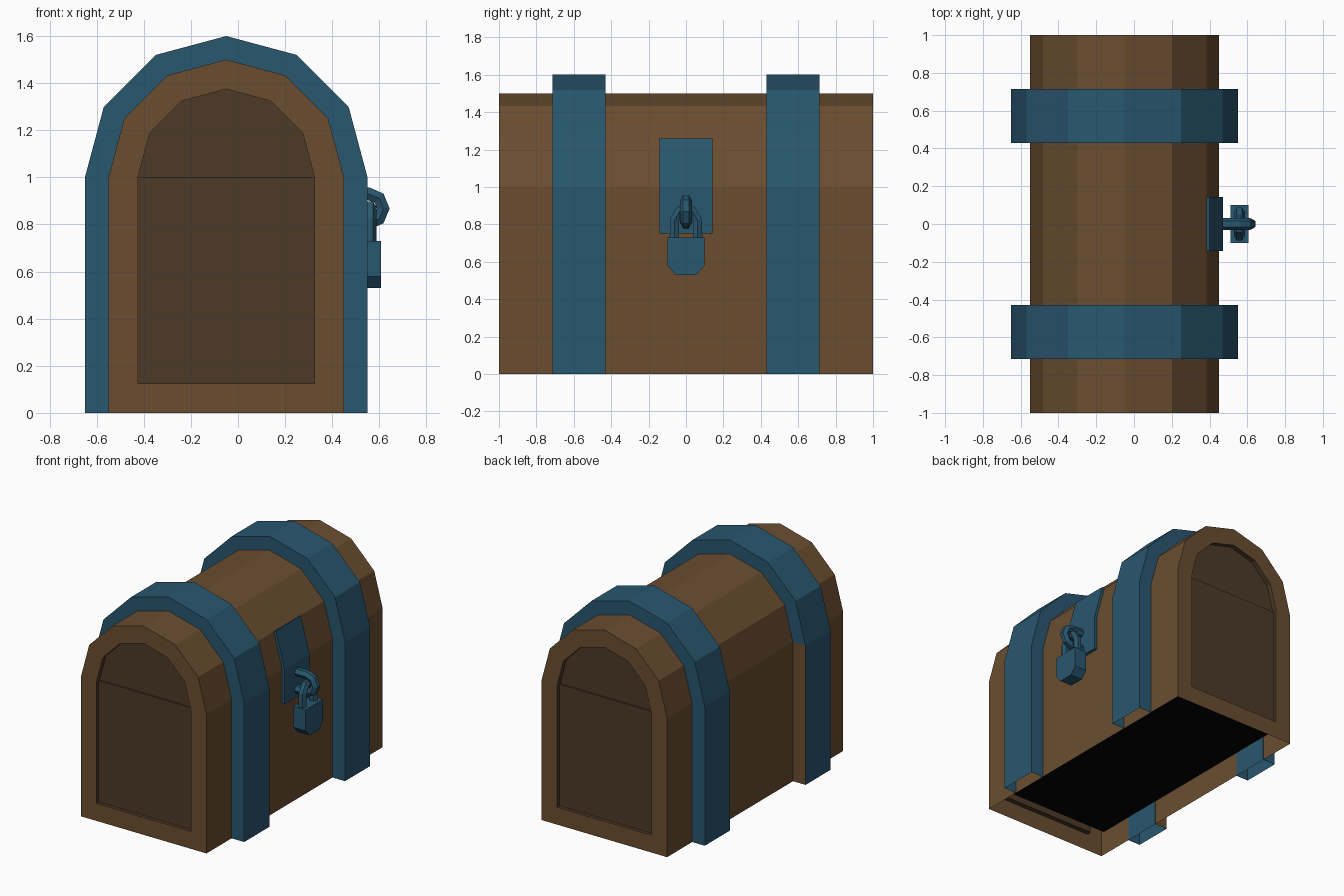
import bpy, bmesh
from math import sin, cos, pi, radians

if "Cube" in bpy.data.objects:
    bpy.data.objects.remove(bpy.data.objects["Cube"])

CX = -0.05  # centre line of the chest


def material(name, color):
    m = bpy.data.materials.new(name)
    m.diffuse_color = (*color, 1)
    m.use_nodes = True
    m.node_tree.nodes["Principled BSDF"].inputs["Base Color"].default_value = m.diffuse_color
    return m


WOOD = material("wood", (0.145, 0.076, 0.030))
DARK = material("dark_wood", (0.073, 0.042, 0.022))
IRON = material("blue_iron", (0.022, 0.095, 0.16))
BLACK = material("black", (0.001, 0.001, 0.001))


def arch(r, z0):
    """Closed arch outline: two bottom corners and a six-sided half circle."""
    arc = [(CX + r * cos(i * pi / 6), 1 + r * sin(i * pi / 6)) for i in range(7)]
    return [(CX + r, z0)] + arc + [(CX - r, z0)]


def finish(name, bm, mats):
    bmesh.ops.recalc_face_normals(bm, faces=bm.faces)
    me = bpy.data.meshes.new(name)
    bm.to_mesh(me)
    bm.free()
    for m in mats:
        me.materials.append(m)
    ob = bpy.data.objects.new(name, me)
    bpy.context.collection.objects.link(ob)
    return ob


def loop(bm, profile, y):
    return [bm.verts.new((x, y, z)) for x, z in profile]


def bridge(bm, a, b, closed=True):
    n = len(a)
    return [bm.faces.new((a[i], a[(i + 1) % n], b[(i + 1) % n], b[i]))
            for i in range(n if closed else n - 1)]


def prism(name, outline, place, depth, mat):
    """Extrude a 2D outline; place(u, v, w) maps it into space."""
    bm = bmesh.new()
    a, b = [[bm.verts.new(place(u, v, w)) for u, v in outline] for w in depth]
    bm.faces.new(a)
    bm.faces.new(b)
    bridge(bm, a, b)
    return finish(name, bm, [mat])


def tube(name, points, radius):
    cu = bpy.data.curves.new(name, 'CURVE')
    cu.dimensions = '3D'
    cu.bevel_depth = radius
    cu.bevel_resolution = 1
    cu.use_fill_caps = True
    sp = cu.splines.new('POLY')
    sp.points.add(len(points) - 1)
    for p, co in zip(sp.points, points):
        p.co = (*co, 1)
    sp.use_smooth = False
    cu.materials.append(IRON)
    ob = bpy.data.objects.new(name, cu)
    bpy.context.collection.objects.link(ob)


# Chest body: arched shell and end frames with a recess
bm = bmesh.new()
outer, inner = arch(0.5, 0), arch(0.375, 0.125)
shell = []
for s in (-1, 1):
    o, i, p = loop(bm, outer, s), loop(bm, inner, s), loop(bm, inner, s * 0.965)
    bridge(bm, o, i)
    for f in bridge(bm, i, p):
        f.material_index = 1
    # Dark end panels: lid half sits slightly deeper than the box half
    lid = bm.faces.new(p[1:8])
    low = [bm.verts.new((x, s * 0.975, z)) for x, z in
           (inner[0], inner[1], inner[7], inner[8])]
    box = bm.faces.new(low)
    step = bm.faces.new((low[1], low[2], p[7], p[1]))
    for f in (lid, box, step):
        f.material_index = 1
    shell.append(o)
bridge(bm, *shell, closed=False)
finish("chest_body", bm, [WOOD, DARK])

# Raised underside
bm = bmesh.new()
bm.faces.new([bm.verts.new((x, y, 0.18)) for x, y in
              ((-0.55, -0.975), (0.45, -0.975), (0.45, 0.975), (-0.55, 0.975))])
finish("chest_floor", bm, [BLACK])

# Iron bands, open at the bottom, with one wooden-coloured edge face
for name, y0, y1 in (("front_band", -0.715, -0.43), ("back_band", 0.43, 0.715)):
    bm = bmesh.new()
    rings = [loop(bm, arch(r, 0), y) for r, y in ((0.499, y0), (0.6, y0), (0.6, y1), (0.499, y1))]
    sides = [bridge(bm, rings[k], rings[(k + 1) % 4], closed=False) for k in range(4)]
    if y0 < 0:
        sides[2][-1].material_index = 1
    finish(name, bm, [IRON, WOOD])

# Lock plate bent over the edge of the lid
bend = [(CX + r * cos(a), 1 + r * sin(a)) for r, a in
        ((0.5, 0), (0.5, pi / 6), (0.52, pi / 6), (0.52, 0))]
prism("lock_plate", [(0.45, 0.75)] + bend + [(0.47, 0.75)],
      lambda u, v, w: (u, w, v), (-0.142, 0.142), IRON)

# Staple sticking out of the plate
hook = [(0.555 + 0.062 * cos(radians(a)), 0, 0.868 + 0.062 * sin(radians(a)))
        for a in (90, 45, 0, -45, -90)]
tube("staple", [(0.455, 0, 0.93)] + hook + [(0.455, 0, 0.806)], 0.031)

# Padlock body and shackle
prism("padlock_body", [(-0.1, 0.73), (-0.1, 0.58), (-0.055, 0.53),
                       (0.055, 0.53), (0.1, 0.58), (0.1, 0.73)],
      lambda u, v, w: (w, u, v), (0.51, 0.607), IRON)
bow = [(0.558, 0.062 * cos(radians(a)), 0.822 + 0.062 * sin(radians(a)))
       for a in (0, 60, 120, 180)]
tube("padlock_shackle", [(0.558, 0.062, 0.71)] + bow + [(0.558, -0.062, 0.71)], 0.029)
